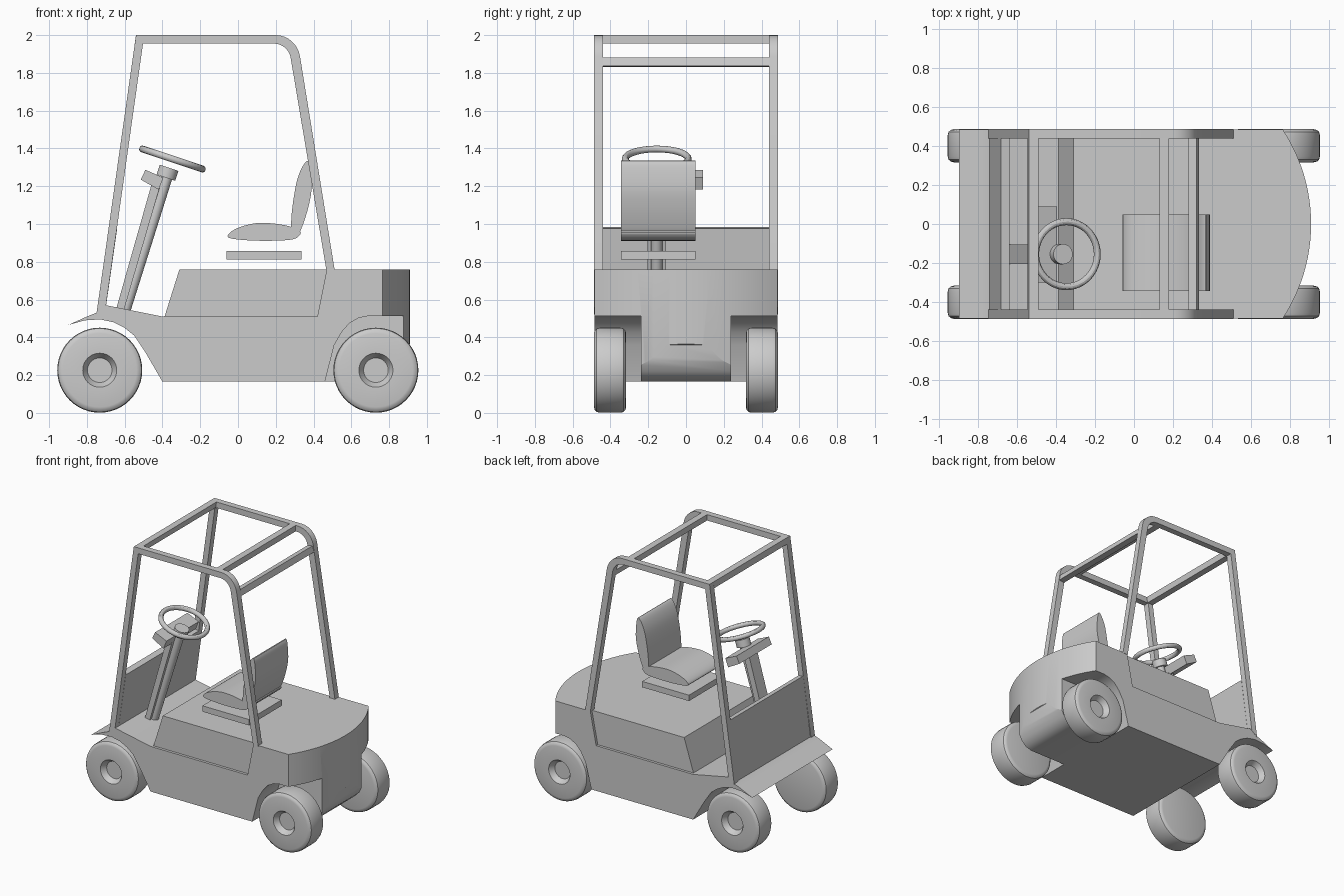
import bpy, bmesh, math
from mathutils import Vector, Matrix

if "Cube" in bpy.data.objects:
    bpy.data.objects.remove(bpy.data.objects["Cube"], do_unlink=True)

grey = bpy.data.materials.new("plain_grey")
grey.use_nodes = True
grey.diffuse_color = (0.6, 0.6, 0.6, 1)
grey.node_tree.nodes["Principled BSDF"].inputs["Base Color"].default_value = (0.6, 0.6, 0.6, 1)


def finish(name, bm, angle=30):
    bmesh.ops.recalc_face_normals(bm, faces=bm.faces)
    mesh = bpy.data.meshes.new(name)
    bm.to_mesh(mesh)
    bm.free()
    mesh.materials.append(grey)
    obj = bpy.data.objects.new(name, mesh)
    bpy.context.collection.objects.link(obj)
    shade(obj, angle)
    return obj


def shade(obj, angle=30):
    bpy.ops.object.select_all(action='DESELECT')
    obj.select_set(True)
    bpy.context.view_layer.objects.active = obj
    bpy.ops.object.shade_smooth_by_angle(angle=math.radians(angle))


def extrude(name, ring, offset):
    bm = bmesh.new()
    face = bm.faces.new([bm.verts.new(p) for p in ring])
    new = bmesh.ops.extrude_face_region(bm, geom=[face])["geom"]
    bmesh.ops.translate(bm, vec=offset, verts=[v for v in new if isinstance(v, bmesh.types.BMVert)])
    return finish(name, bm)


def prism(name, points, y0, y1):
    """Side profile (x, z) extruded across the vehicle."""
    return extrude(name, [(x, y0, z) for x, z in points], (0, y1 - y0, 0))


def rounded(points, steps=5):
    """Closed smooth curve through the points."""
    out, n = [], len(points)
    for i in range(n):
        a, b, c, d = (Vector(points[(i + k) % n]) for k in (-1, 0, 1, 2))
        for s in range(steps):
            t = s / steps
            out.append(0.5 * (2 * b + (c - a) * t + (2 * a - 5 * b + 4 * c - d) * t * t
                              + (3 * b - a - 3 * c + d) * t ** 3))
    return out


def lathe(name, profile, matrix, steps=48, closed=False):
    """Spin (radius, height) points about z, then place with the matrix."""
    bm = bmesh.new()
    verts = [bm.verts.new((r, 0, h)) for r, h in profile]
    edges = [bm.edges.new(p) for p in zip(verts, verts[1:])]
    if closed:
        edges.append(bm.edges.new((verts[-1], verts[0])))
    bmesh.ops.spin(bm, geom=verts + edges, cent=(0, 0, 0), axis=(0, 0, 1),
                   angle=math.tau, steps=steps)
    bmesh.ops.remove_doubles(bm, verts=bm.verts, dist=0.0001)
    bm.transform(matrix)
    return finish(name, bm)


def boolean(obj, cutter, operation):
    mod = obj.modifiers.new("cut", 'BOOLEAN')
    mod.object, mod.operation, mod.solver = cutter, operation, 'EXACT'
    bpy.context.view_layer.objects.active = obj
    bpy.ops.object.modifier_apply(modifier=mod.name)
    bpy.data.objects.remove(cutter, do_unlink=True)


# Chassis: fender, floor, sill and counterweight in one side profile
chassis = prism("chassis", [
    (-0.90, 0.465), (-0.80, 0.51), (-0.75, 0.53), (-0.70, 0.57), (-0.40, 0.51), (0.42, 0.51),
    (0.47, 0.76), (0.95, 0.76), (0.95, 0.40), (0.905, 0.36), (0.89, 0.28), (0.86, 0.22),
    (0.82, 0.18), (0.77, 0.165), (-0.40, 0.165), (-0.49, 0.32), (-0.55, 0.41), (-0.60, 0.45),
    (-0.66, 0.48), (-0.73, 0.495), (-0.81, 0.49)], -0.485, 0.485)

# Bowed rear end
radius, half = 0.884, 0.49
arc = [(0.91 - radius + radius * math.cos(a), radius * math.sin(a), 0)
       for a in (math.asin(half / radius) * k / 12 for k in range(-12, 13))]
plan = extrude("plan_cutter", [(-1.2, -half, 0)] + arc + [(-1.2, half, 0)], (0, 0, 1))
boolean(chassis, plan, 'INTERSECT')

# Rear wheel arches
for side in (-1, 1):
    arch = prism("arch_cutter", [
        (0.455, 0.10), (0.46, 0.165), (0.51, 0.36), (0.55, 0.43), (0.59, 0.475), (0.64, 0.503),
        (0.69, 0.513), (1.1, 0.513), (1.1, 0.10)], side * 0.237, side * 0.6)
    boolean(chassis, arch, 'DIFFERENCE')
shade(chassis)

# Engine cover under the seat
prism("engine_cover", [(-0.392, 0.50), (-0.31, 0.76), (0.48, 0.76), (0.43, 0.50)], -0.465, 0.465)

# Wheels with a sunken hub
tyre = [(0, 0.04), (0.065, 0.04), (0.09, 0), (0.195, 0), (0.21, 0.004), (0.221, 0.014), (0.225, 0.03),
        (0.225, 0.14), (0.221, 0.156), (0.21, 0.166), (0.195, 0.17), (0, 0.17)]
for end, x in (("front", -0.732), ("rear", 0.73)):
    for side, label in ((-1, "near"), (1, "far")):
        place = Matrix.Translation((x, side * 0.487, 0.226)) @ Matrix.Rotation(side * math.pi / 2, 4, 'X')
        lathe(f"{end}_wheel_{label}", tyre, place)

# Overhead guard: two bent side frames
outer_bend = [(0.20 + 0.13 * math.sin(a), 1.865 + 0.135 * math.cos(a))
              for a in (math.radians(d) for d in range(0, 85, 10))]
inner_bend = [(0.19 + 0.09 * math.sin(a), 1.865 + 0.09 * math.cos(a))
              for a in (math.radians(d) for d in range(80, -1, -10))]
frame = ([(-0.75, 0.52), (-0.54, 2.0)] + outer_bend + [(0.512, 0.755), (0.468, 0.755)]
         + inner_bend + [(-0.503, 1.955), (-0.70, 0.56)])
for side, label in ((-1, "near"), (1, "far")):
    prism(f"guard_frame_{label}", frame, side * 0.44, side * 0.487)

# Cross bars and front panel
bars = {
    "front_cross_bar": [(-0.547, 1.955), (-0.54, 2.0), (-0.49, 2.0), (-0.497, 1.955)],
    "roof_cross_bar": [(0.13, 1.955), (0.13, 2.0), (0.18, 2.0), (0.18, 1.955)],
    "rear_cross_bar": [(0.29, 1.83), (0.28, 1.875), (0.322, 1.882), (0.334, 1.837)],
    "front_panel": [(-0.745, 0.525), (-0.70, 0.555), (-0.64, 0.975), (-0.684, 0.985)],
}
for name, points in bars.items():
    prism(name, points, -0.442, 0.442)

# Seat
seat = (-0.345, 0.05)
prism("seat_base", [(-0.06, 0.813), (0.335, 0.813), (0.335, 0.858), (-0.06, 0.858)], *seat)
prism("seat_cushion", rounded([
    (-0.055, 0.935), (-0.02, 0.97), (0.06, 0.998), (0.14, 1.006), (0.25, 0.993), (0.325, 0.965),
    (0.325, 0.94), (0.28, 0.917), (0.13, 0.911), (-0.01, 0.919)]), *seat)
prism("seat_back", rounded([
    (0.285, 0.96), (0.32, 0.952), (0.345, 1.0), (0.375, 1.1), (0.39, 1.2), (0.378, 1.325),
    (0.35, 1.318), (0.315, 1.24), (0.292, 1.12), (0.282, 1.02)]), *seat)

# Steering column, shaft, control box, hub and wheel
prism("steering_column", [(-0.645, 0.55), (-0.605, 0.54), (-0.41, 1.21), (-0.455, 1.22)], -0.205, -0.105)
prism("control_box", [(-0.515, 1.235), (-0.49, 1.287), (-0.395, 1.245), (-0.42, 1.182)], -0.30, 0.09)


def steering_place(x, z, lean):
    return Matrix.Translation((x, -0.155, z)) @ Matrix.Rotation(math.radians(lean), 4, 'Y')


lathe("steering_shaft", [(0, 0), (0.03, 0), (0.03, 0.74), (0, 0.74)], steering_place(-0.60, 0.54, 17.5), 24)
lathe("steering_hub", [(0, 0), (0.052, 0), (0.052, 0.055), (0, 0.055)], steering_place(-0.382, 1.245, 18.5), 32)
rim = [(0.167 + 0.018 * math.cos(a), 0.018 * math.sin(a)) for a in (math.tau * k / 12 for k in range(12))]
lathe("steering_wheel", rim, steering_place(-0.347, 1.344, 18.5), 48, True)
